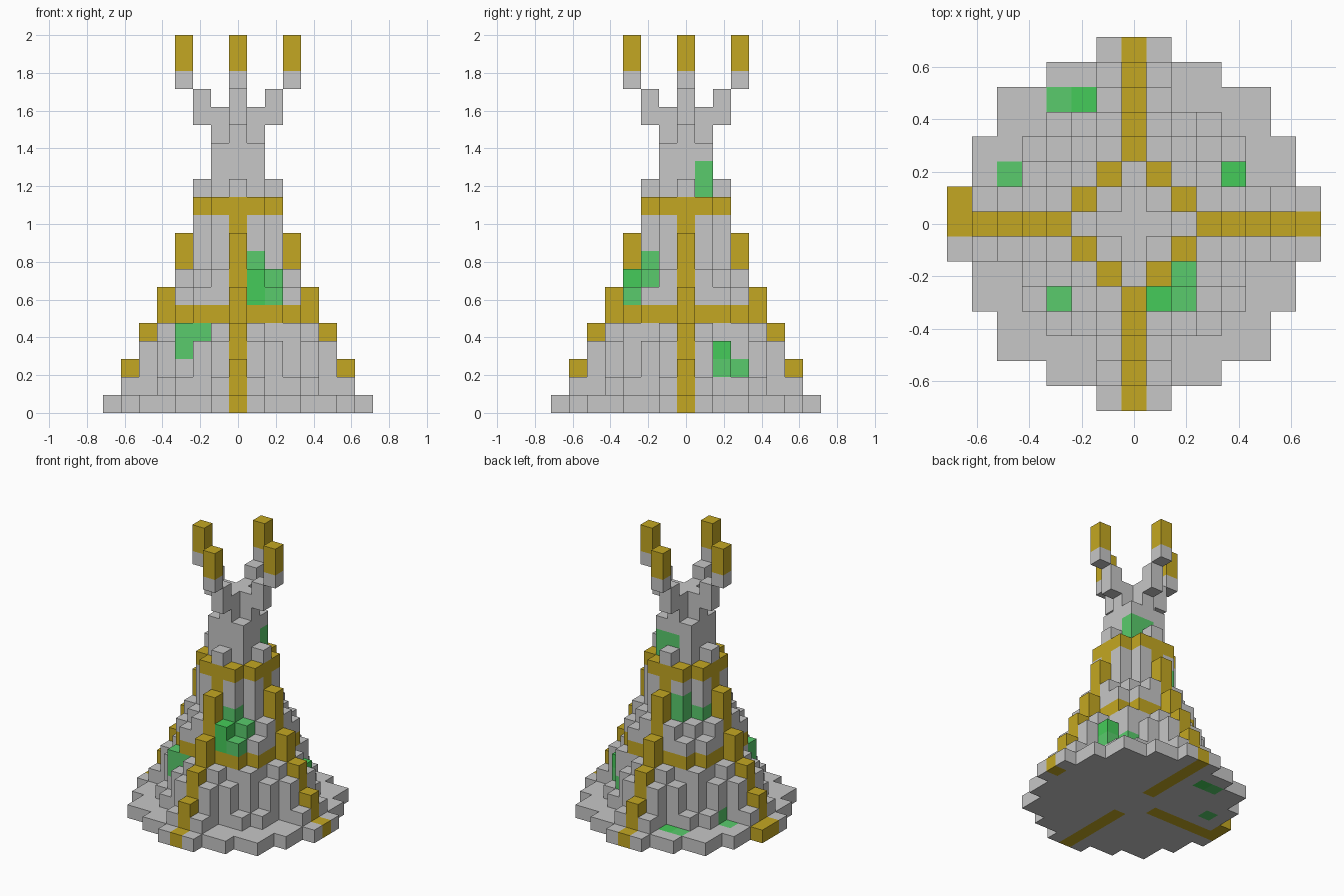
import bpy
import bmesh
from mathutils import Vector

if "Cube" in bpy.data.objects:
    bpy.data.objects.remove(bpy.data.objects["Cube"])

V = 2 / 21  # block size: the tower is 21 blocks tall


def material(name, rgb):
    m = bpy.data.materials.new(name)
    m.diffuse_color = (*rgb, 1)
    m.use_nodes = True
    m.node_tree.nodes["Principled BSDF"].inputs["Base Color"].default_value = m.diffuse_color
    return m


STONE, GOLD, MOSS, MOSS_BRIGHT = range(4)
MATERIALS = [
    material("stone_grey", (0.57, 0.57, 0.57)),
    material("gold", (0.55, 0.39, 0.016)),
    material("moss_green", (0.10, 0.60, 0.15)),
    material("bright_moss_green", (0.06, 0.60, 0.10)),
]

# Squared radius of the round plan of each layer, from the ground up
PLAN = [50, 25, 20, 20, 18, 13, 13, 10, 5, 5, 5, 5, 2, 2, 2, 1]
# Rib on the four axes: layer -> (reach, half width)
RIBS = {1: (6, 1), 2: (6, 0), 3: (5, 1), 4: (5, 0), 5: (4, 0), 6: (4, 0),
        8: (3, 0), 9: (3, 0), 12: (2, 0)}
BANDS = (5, 11)
AXES = ((1, 0), (0, 1), (-1, 0), (0, -1))
cells = {}

# Round layers, with gold bands and gold strips along the axes
for z, r2 in enumerate(PLAN):
    for x in range(-7, 8):
        for y in range(-7, 8):
            if x * x + y * y <= r2:
                strip = x * y == 0 and max(abs(x), abs(y)) >= 2
                cells[x, y, z] = GOLD if z in BANDS or strip else STONE

# Stepped ribs
for z, (reach, half) in RIBS.items():
    for dx, dy in AXES:
        for r in range(2, reach + 1):
            for w in range(-half, half + 1):
                p = (dx * r - dy * w, dy * r + dx * w, z)
                if w == 0:
                    cells[p] = GOLD if z < 12 else STONE
                else:
                    cells.setdefault(p, STONE)
    # keep the three-wide steps supported
    if half == 0 and z == 2:
        for dx, dy in AXES:
            for w in (-1, 1):
                cells.setdefault((dx * 5 - dy * w, dy * 5 + dx * w, z), STONE)

# Base details: short strip on the right, wider gold end on the left
for x in range(2, 7):
    cells[x, 0, 0] = STONE
cells[-7, 1, 0] = GOLD

# Crown: a cross that opens into four prongs with gold tips
cells[0, 0, 16] = STONE
for dx, dy in AXES:
    for r, z in ((1, 16), (2, 16), (2, 17), (3, 18), (3, 19), (3, 20)):
        cells[dx * r, dy * r, z] = GOLD if z > 18 else STONE

# Moss patches
for p in [(-3, 5, 0), (-5, 2, 0), (-4, 2, 1), (-3, -3, 3), (-3, -3, 4), (-2, -3, 4),
          (2, -3, 6), (2, -2, 7), (1, -2, 8), (4, 2, 2), (3, 3, 2),
          (-1, 2, 8), (-1, 2, 9), (-2, 1, 8), (1, 1, 12), (1, 1, 13), (0, 1, 13)]:
    cells[p] = MOSS
for p in [(-2, 5, 0), (1, -3, 6), (1, -3, 7), (4, 2, 3)]:
    cells[p] = MOSS_BRIGHT


def build(name, low, high):
    """Make one part from the visible block faces of layers low..high."""
    bm = bmesh.new()
    verts = {}

    def vert(c):
        key = tuple(round(2 * k) for k in c)
        if key not in verts:
            verts[key] = bm.verts.new(((c[0]) * V, (c[1]) * V, (c[2] + 0.5) * V))
        return verts[key]

    for p, mat in cells.items():
        if not low <= p[2] <= high:
            continue
        for axis in range(3):
            for sign in (-1, 1):
                n = Vector((0, 0, 0))
                n[axis] = sign
                if tuple(int(a + b) for a, b in zip(p, n)) in cells:
                    continue
                u = Vector((0, 0, 0))
                u[(axis + 1) % 3] = 0.5
                w = n.cross(u)
                mid = Vector(p) + n * 0.5
                f = bm.faces.new([vert(mid + d) for d in (-u - w, u - w, u + w, -u + w)])
                f.material_index = mat
    bmesh.ops.dissolve_limit(bm, angle_limit=0.01, verts=bm.verts[:], edges=bm.edges[:],
                             delimit={'MATERIAL'})
    mesh = bpy.data.meshes.new(name)
    bm.to_mesh(mesh)
    bm.free()
    for m in MATERIALS:
        mesh.materials.append(m)
    bpy.context.collection.objects.link(bpy.data.objects.new(name, mesh))


build("base_plate", 0, 0)
build("lower_tower", 1, 4)
build("middle_tower", 5, 7)
build("upper_tower", 8, 11)
build("neck", 12, 15)
build("crown_prongs", 16, 20)
